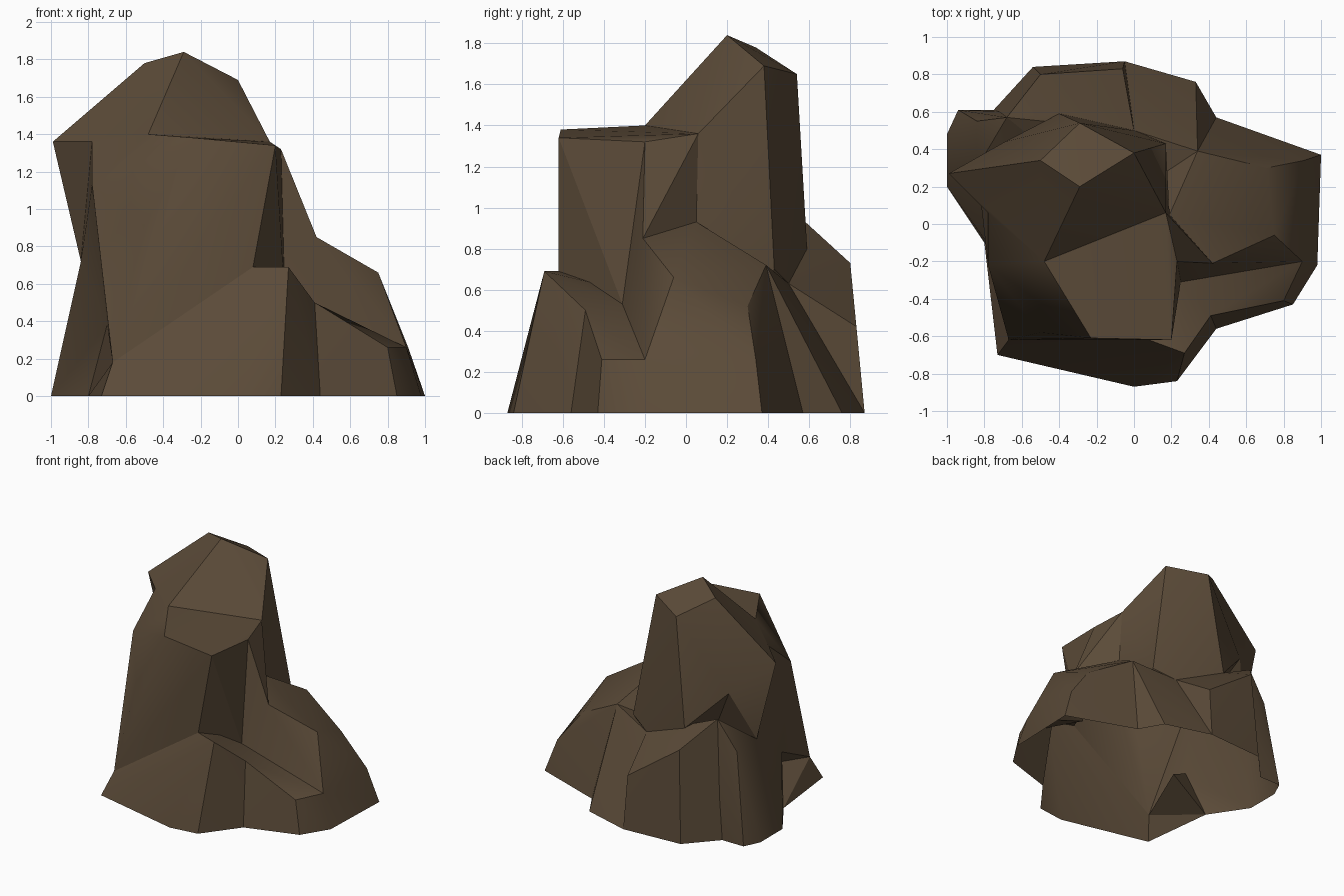
import bpy, bmesh, math

if "Cube" in bpy.data.objects:
    bpy.data.objects.remove(bpy.data.objects["Cube"])

stone = bpy.data.materials.new("brown stone")
stone.diffuse_color = (0.105, 0.07, 0.04, 1)
stone.use_nodes = True
stone.node_tree.nodes["Principled BSDF"].inputs["Base Color"].default_value = stone.diffuse_color

# Ground outline, anticlockwise from the front left corner
rim = [(x, y, 0) for x, y in (
    (-.73, -.7), (0, -.87), (.23, -.84), (.44, -.56), (.85, -.43), (.98, -.22),
    (1, .37), (.44, .57), (.33, .76), (-.05, .87), (-.54, .84), (-.75, .61),
    (-.94, .61), (-1, .48), (-1, .2), (-.8, -.1))]

# Corners where neighbouring chunks meet
saddle, ridge, step = (-.48, -.2, 1.4), (-.5, .34, 1.78), (.17, .06, 1.36)
elbow, knee, toe = (-.78, -.22, 1.13), (-.84, .3, .72), (-.67, -.62, .18)
brow, nook, sill = (.27, -.69, .69), (.08, -.62, .69), (.41, -.49, .5)
notch, shelf, cheek = (.25, -.31, .53), (.9, -.2, .26), (.42, -.21, .85)
gap, col, spur, heel = (.34, .39, .72), (0, .5, .63), (-.68, .57, .94), (-.4, .59, .8)
ear, post, lip = (-.78, .06, 1.36), (.19, .05, .93), (.23, -.2, 1.32)
hip, shin = (-.69, .44, 1.1), (-.7, -.22, .38)
core = [(-.1, .1, 0), (-.1, .1, .5)]


def chunk(name, crown, foot=()):
    """Faceted boulder: hull of its crown corners, its stretch of rim and the core."""
    bm = bmesh.new()
    for p in [*crown, *foot, *core]:
        bm.verts.new(p)
    bmesh.ops.convex_hull(bm, input=bm.verts[:])
    bmesh.ops.delete(bm, geom=[v for v in bm.verts if not v.link_faces], context='VERTS')
    bmesh.ops.recalc_face_normals(bm, faces=bm.faces[:])
    me = bpy.data.meshes.new(name)
    bm.to_mesh(me)
    bm.free()
    me.materials.append(stone)
    ob = bpy.data.objects.new(name, me)
    bpy.context.collection.objects.link(ob)
    return ob


# Flat-topped front tower
rock = chunk("rock_formation", [
    saddle, step, lip, (.2, -.62, 1.34), (-.23, -.61, 1.38),
    (-.5, -.58, .91), elbow, nook, notch, toe, shin])

parts = [
    # Rib down the tower's right side
    chunk("side_rib", [step, lip, cheek, post, notch]),
    # Tall rear peak and the overhanging shoulder beside it
    chunk("peak", [(-.29, .2, 1.84), (0, .38, 1.69), (-.29, .54, 1.65),
                   ridge, saddle, step, post, (.17, .43, .7), col, heel, hip]),
    chunk("left_shoulder", [(-.99, .27, 1.36), ear, hip, ridge, saddle, knee]),
    chunk("left_web", [ear, elbow, saddle, knee, shin]),
    # Skirt of buttresses around the base
    chunk("front_foot", [brow, nook, toe], rim[:3] + rim[-1:]),
    chunk("front_corner", [brow, nook, sill, notch], rim[2:4]),
    chunk("right_ledge", [sill, notch, shelf, (.8, -.41, .26)], rim[3:6]),
    chunk("right_shoulder", [cheek, post, notch, gap, shelf, (.71, .3, .52),
                             (.75, -.06, .66), (.91, .34, .26)], rim[5:8]),
    chunk("back_corner", [gap, col], rim[7:10]),
    chunk("back_buttress", [col, heel, spur, (-.5, .8, .73), (-.06, .83, .42)],
          rim[9:12]),
    chunk("left_foot", [knee, spur, heel, shin, (-.84, .55, .71)], rim[11:]),
]

# Fuse the chunks into one skin
bpy.context.view_layer.objects.active = rock
for part in parts:
    mod = rock.modifiers.new("fuse", 'BOOLEAN')
    mod.operation = 'UNION'
    mod.solver = 'EXACT'
    mod.object = part
    bpy.ops.object.modifier_apply(modifier=mod.name)
    bpy.data.objects.remove(part)

# Open underside
bm = bmesh.new()
bm.from_mesh(rock.data)
floor = [f for f in bm.faces if all(v.co.z < 0.002 for v in f.verts)]
bmesh.ops.delete(bm, geom=floor, context='FACES')
bm.to_mesh(rock.data)
bm.free()

# Soft shading over shallow bends, crisp ridges elsewhere
bpy.ops.object.select_all(action='DESELECT')
rock.select_set(True)
bpy.ops.object.shade_smooth_by_angle(angle=math.radians(30))
